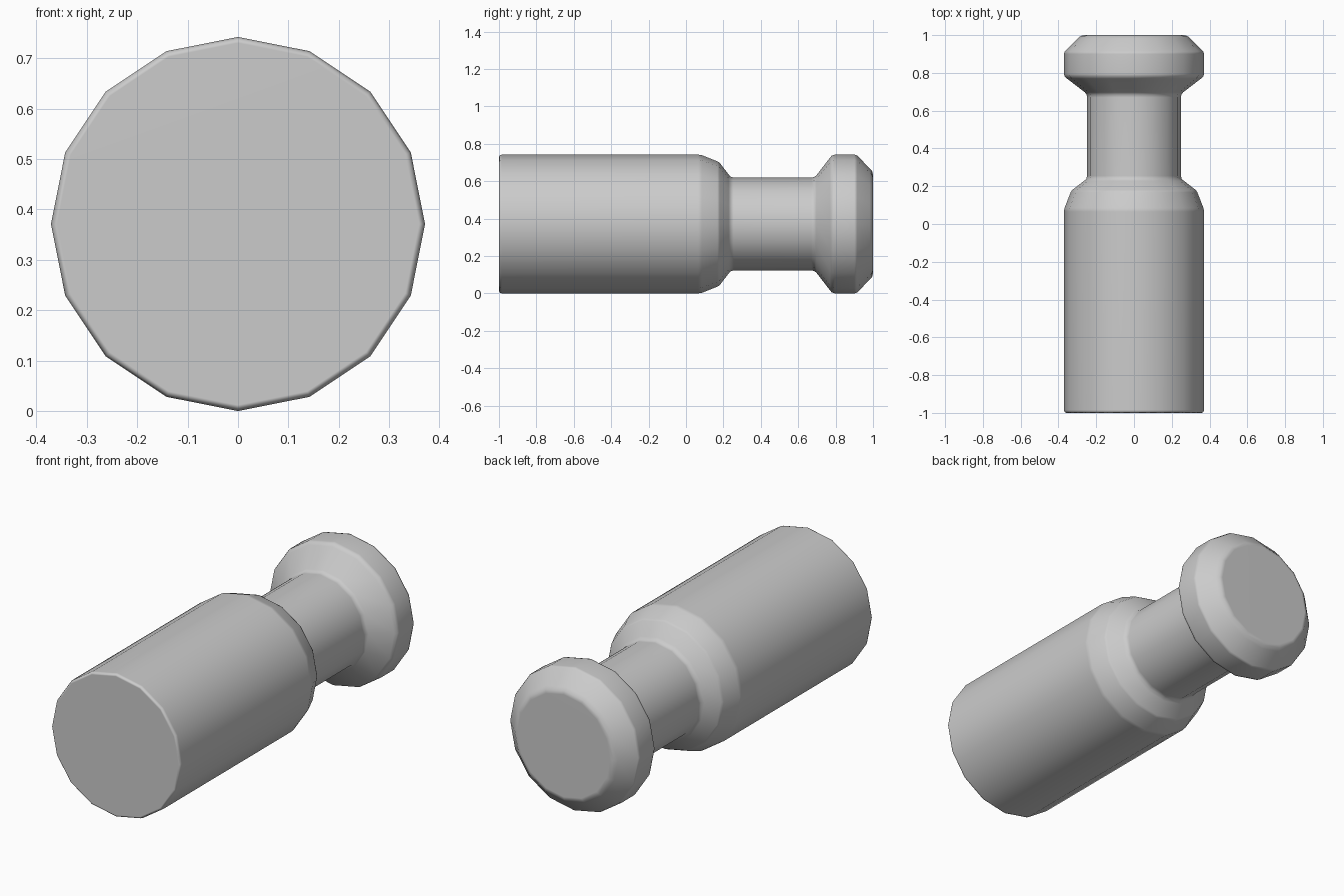
import bpy, bmesh
from math import sin, cos, pi

if "Cube" in bpy.data.objects:
    bpy.data.objects.remove(bpy.data.objects["Cube"])

SIDES = 16
RADIUS = 0.371

# Lathe profile from the front end to the back end: (y, radius)
PROFILE = [
    (-1.0, 0.359), (-0.996, 0.367), (-0.985, 0.371),   # body end with a small bevel
    (0.065, 0.371), (0.085, 0.368),                    # body
    (0.168, 0.335), (0.18, 0.327),                     # shoulder
    (0.228, 0.265), (0.238, 0.253), (0.255, 0.248),    # shoulder into neck
    (0.67, 0.248), (0.685, 0.251), (0.697, 0.26),      # neck into head
    (0.77, 0.355), (0.78, 0.366), (0.795, 0.371),      # head flare
    (0.9, 0.371), (0.915, 0.366),                      # head rim
    (0.982, 0.298), (0.995, 0.283), (1.0, 0.265),      # head chamfer
]


def lathe(name, profile):
    """Spin a profile around the y axis and close both ends."""
    bm = bmesh.new()
    rings = []
    for y, r in profile:
        rings.append([bm.verts.new((r * sin(2 * pi * i / SIDES), y,
                                    RADIUS + r * cos(2 * pi * i / SIDES)))
                      for i in range(SIDES)])
    for a, b in zip(rings, rings[1:]):
        for i in range(SIDES):
            j = (i + 1) % SIDES
            bm.faces.new((a[i], a[j], b[j], b[i]))
    bm.faces.new(rings[0])
    bm.faces.new(rings[-1])
    bmesh.ops.recalc_face_normals(bm, faces=bm.faces)
    for f in bm.faces:
        f.smooth = True
    mesh = bpy.data.meshes.new(name)
    bm.to_mesh(mesh)
    bm.free()
    obj = bpy.data.objects.new(name, mesh)
    bpy.context.collection.objects.link(obj)
    return obj


# Pin: body, neck and head turned in one piece
pin = lathe("turned_pin", PROFILE)

# Keep the large faces flat and let the bevels carry the shading
pin.modifiers.new("weighted_normals", 'WEIGHTED_NORMAL').weight = 50
